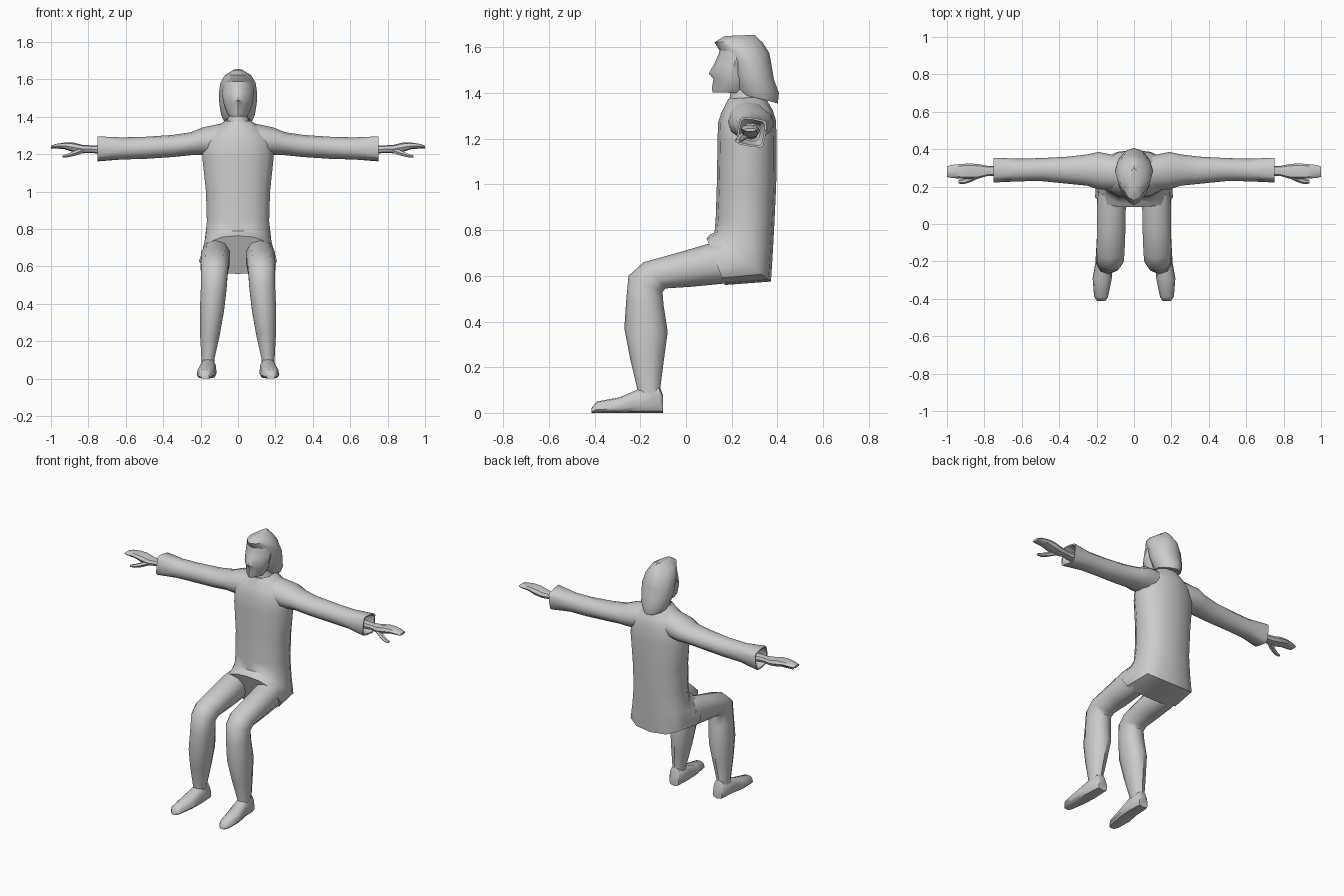
import bpy, bmesh, math
from mathutils import Vector

grey = bpy.data.materials.new("plain grey")
grey.diffuse_color = (0.6, 0.6, 0.6, 1)


def ring(c, a, b, n=12, p=2.0, taper=0.0):
    """Superellipse ring: a and b are half axes, taper widens the -a side."""
    pts = []
    for i in range(n):
        t = 2 * math.pi * i / n
        ca, sa = math.cos(t), math.sin(t)
        u = math.copysign(abs(ca) ** (2 / p), ca) if abs(ca) > 1e-6 else 0
        v = math.copysign(abs(sa) ** (2 / p), sa) if abs(sa) > 1e-6 else 0
        pts.append(c + a * u + b * (v * (1 - taper * u)))
    return pts


def side_ring(fy, fz, by, bz, x0, x1, **kw):
    """Ring through a front and a back point, spanning x0 to x1."""
    f, b = Vector((0, fy, fz)), Vector((0, by, bz))
    return ring((f + b) / 2 + Vector(((x0 + x1) / 2, 0, 0)), (f - b) / 2,
                Vector(((x1 - x0) / 2, 0, 0)), **kw)


def arm_ring(x, y0, y1, z0, z1, tilt=0.0, **kw):
    """Upright ring across the arm at x, tilted about the arm."""
    hy, hz = (y1 - y0) / 2, (z1 - z0) / 2
    c, s = math.cos(tilt), math.sin(tilt)
    return ring(Vector((x, (y0 + y1) / 2, (z0 + z1) / 2)),
                Vector((0, hy * c, hy * s)), Vector((0, -hz * s, hz * c)), **kw)


def loft(name, rings, mirror=False, angle=42):
    bm = bmesh.new()
    rows = [[bm.verts.new(p) for p in r] for r in rings]
    n = len(rows[0])
    for r, q in zip(rows, rows[1:]):
        for i in range(n):
            j = (i + 1) % n
            bm.faces.new((r[i], r[j], q[j], q[i]))
    bm.faces.new(rows[0])
    bm.faces.new(rows[-1])
    bmesh.ops.recalc_face_normals(bm, faces=bm.faces)
    me = bpy.data.meshes.new(name)
    bm.to_mesh(me)
    bm.free()
    me.materials.append(grey)
    ob = bpy.data.objects.new(name, me)
    bpy.context.collection.objects.link(ob)
    bpy.ops.object.select_all(action='DESELECT')
    ob.select_set(True)
    bpy.context.view_layer.objects.active = ob
    bpy.ops.object.shade_smooth_by_angle(angle=math.radians(angle))
    if mirror:
        ob.modifiers.new("mirror", 'MIRROR').use_mirror_merge = False
    return ob


# Tunic: shoulders down to the seat, then turning forward to the flared hem
tunic = [(.185, 1.375, .345, 1.385, .07, 2, 0), (.155, 1.315, .38, 1.325, .15, 2, 0),
         (.14, 1.27, .394, 1.28, .19, 2.1, 0), (.138, 1.18, .397, 1.18, .195, 2.2, 0),
         (.135, 1.0, .395, 1.0, .175, 2.3, 0), (.13, .85, .387, .83, .17, 2.4, 0),
         (.125, .79, .38, .70, .18, 2.4, .05), (.105, .78, .372, .575, .195, 2.5, .1),
         (.09, .765, .17, .56, .2, 2.6, .2)]
loft("tunic", [side_ring(fy, fz, by, bz, -w, w, n=14, p=p, taper=t)
               for fy, fz, by, bz, w, p, t in tunic])

# Neck
loft("neck", [side_ring(.2, 1.46, .32, 1.46, -.05, .05, n=10),
              side_ring(.195, 1.40, .325, 1.41, -.052, .052, n=10),
              side_ring(.185, 1.35, .345, 1.36, -.075, .075, n=10)])

# Face: narrow wedge with a nose ridge and flat chin
face = [(.15, 1.61, .30, 1.61, .075, 1.8), (.145, 1.575, .30, 1.575, .082, 1.7),
        (.125, 1.53, .30, 1.53, .085, 1.5), (.10, 1.487, .30, 1.487, .08, 1.4),
        (.12, 1.462, .29, 1.462, .075, 1.6), (.113, 1.42, .28, 1.42, .06, 1.6),
        (.117, 1.403, .27, 1.40, .045, 1.6)]
loft("face", [side_ring(a, b, c, d, -w, w, n=12, p=p) for a, b, c, d, w, p in face])

# Hair: cap with a forward peak, falling behind the face to a point at the nape
hair = [(.17, 1.65, .30, 1.655, .022, 1.8), (.125, 1.623, .335, 1.622, .07, 1.7),
        (.145, 1.59, .365, 1.575, .094, 1.8), (.19, 1.54, .375, 1.52, .102, 2),
        (.20, 1.48, .385, 1.46, .10, 2), (.215, 1.42, .407, 1.40, .09, 1.8),
        (.225, 1.40, .402, 1.355, .075, 1.7)]
loft("hair", [side_ring(a, b, c, d, -w, w, n=12, p=p) for a, b, c, d, w, p in hair])

# Sleeves, ending in a squared cuff with a hollow opening
sleeve = [(.06, .18, .36, 1.19, 1.37), (.19, .185, .385, 1.195, 1.343),
          (.25, .205, .372, 1.195, 1.318), (.35, .215, .36, 1.185, 1.303),
          (.50, .23, .352, 1.175, 1.293), (.62, .228, .35, 1.172, 1.29)]
rings = [arm_ring(*s, n=12) for s in sleeve]
rings += [arm_ring(.75, .225, .35, 1.165, 1.292, tilt=-.16, n=12, p=5),
          arm_ring(.749, .233, .342, 1.173, 1.284, tilt=-.16, n=12, p=5),
          arm_ring(.69, .25, .325, 1.19, 1.267, tilt=-.16, n=12, p=3)]
loft("sleeve", rings, mirror=True)

# Hands: wrist, palm and joined fingers
hand = [(.67, .255, .315, 1.195, 1.25), (.78, .258, .31, 1.207, 1.247),
        (.83, .243, .32, 1.205, 1.25), (.88, .24, .324, 1.212, 1.262),
        (.93, .243, .32, 1.228, 1.262), (.975, .246, .316, 1.23, 1.255),
        (1.0, .252, .308, 1.232, 1.246)]
loft("hand", [arm_ring(*h, n=8, p=2.4) for h in hand], mirror=True)

# Thumbs
thumb = [(.82, .25, .285, 1.208, 1.24), (.87, .225, .262, 1.19, 1.222),
         (.91, .213, .243, 1.182, 1.205), (.938, .216, .236, 1.182, 1.195)]
loft("thumb", [arm_ring(*t, n=6) for t in thumb], mirror=True)

# Legs: thigh, knee, calf and ankle
leg = [(.15, .745, .21, .575, .045, .195), (.09, .738, .155, .565, .04, .2),
       (-.04, .70, .02, .552, .042, .202), (-.185, .66, -.09, .545, .047, .203),
       (-.252, .60, -.103, .53, .052, .2), (-.262, .49, -.098, .47, .058, .202),
       (-.27, .37, -.08, .355, .072, .207), (-.245, .24, -.097, .23, .095, .205),
       (-.212, .10, -.113, .105, .125, .197), (-.21, .04, -.105, .04, .125, .2)]
loft("leg", [side_ring(*s, n=10, p=2.2) for s in leg], mirror=True)

# Feet: flat sole from heel to toe, toes turned slightly outward
foot = [(-.10, .0, .075, .125, .19), (-.115, .0, .115, .12, .2),
        (-.205, .0, .105, .115, .205), (-.29, .0, .068, .12, .22),
        (-.39, .0, .05, .14, .212), (-.413, .0, .022, .155, .195)]
loft("foot", [ring(Vector(((x0 + x1) / 2, y, (z0 + z1) / 2)), Vector((0, 0, (z1 - z0) / 2)),
                   Vector(((x1 - x0) / 2, 0, 0)), n=10, p=2.8, taper=.15)
              for y, z0, z1, x0, x1 in foot], mirror=True)
